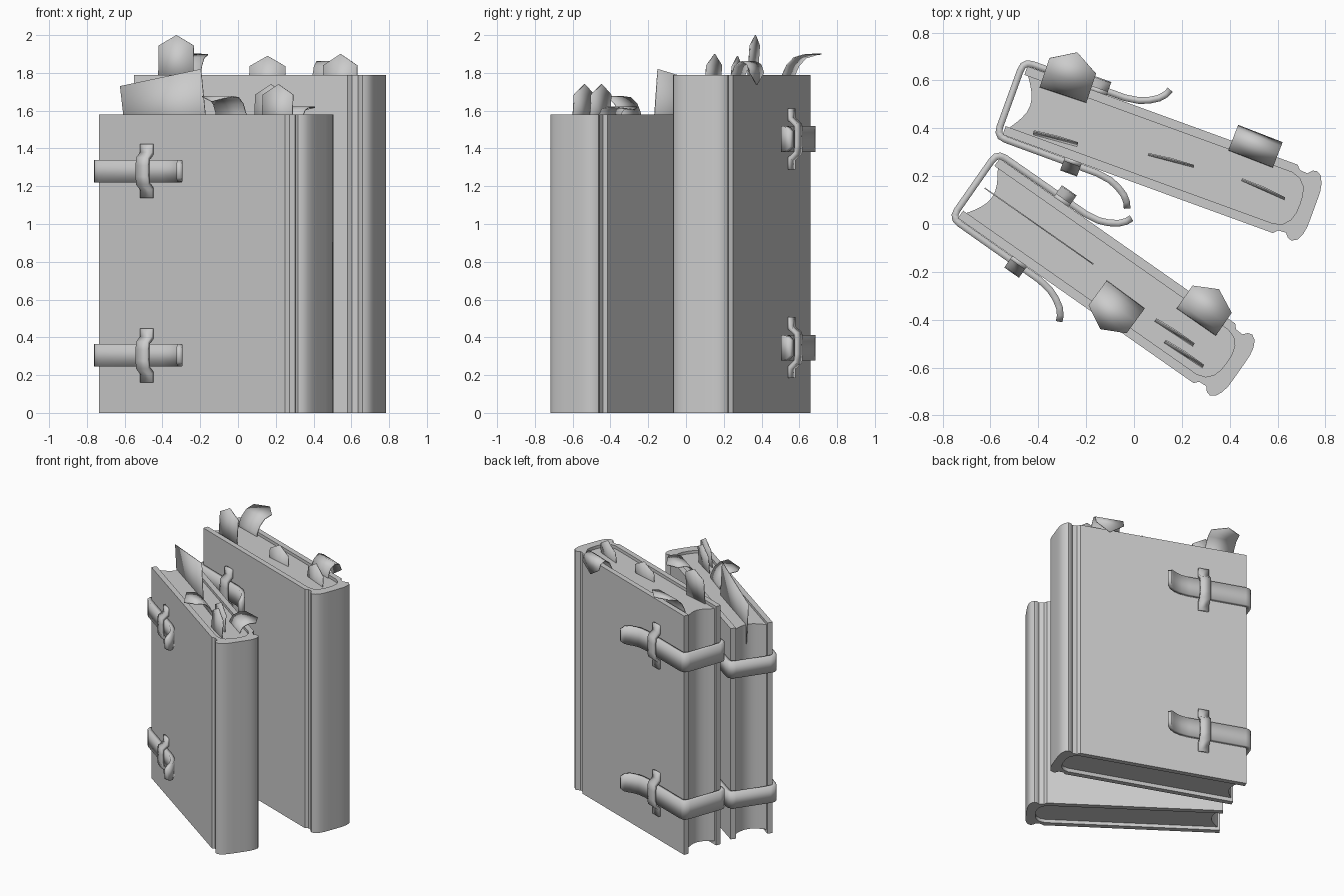
import bpy, bmesh
from math import radians, pi, sin, cos
from mathutils import Matrix, Vector

if "Cube" in bpy.data.objects:
    bpy.data.objects.remove(bpy.data.objects["Cube"])


def finish(name, bm, mat, thick=0.0, angle=35):
    bmesh.ops.remove_doubles(bm, verts=bm.verts, dist=1e-5)
    bmesh.ops.recalc_face_normals(bm, faces=bm.faces)
    me = bpy.data.meshes.new(name)
    bm.to_mesh(me)
    bm.free()
    ob = bpy.data.objects.new(name, me)
    bpy.context.collection.objects.link(ob)
    ob.matrix_world = mat
    if thick:
        m = ob.modifiers.new("thickness", 'SOLIDIFY')
        m.thickness, m.offset, m.use_even_offset = thick, 0, True
    bpy.ops.object.select_all(action='DESELECT')
    bpy.context.view_layer.objects.active = ob
    ob.select_set(True)
    bpy.ops.object.shade_smooth_by_angle(angle=radians(angle))
    return ob


def prism(name, outline, z0, z1, mat):
    """Closed outline extruded upwards."""
    bm = bmesh.new()
    face = bm.faces.new([bm.verts.new((x, y, z0)) for x, y in outline])
    ext = bmesh.ops.extrude_face_region(bm, geom=[face], use_keep_orig=True)
    bmesh.ops.translate(bm, vec=(0, 0, z1 - z0),
                        verts=[v for v in ext['geom'] if isinstance(v, bmesh.types.BMVert)])
    return finish(name, bm, mat)


def strip(name, rows, thick, mat, angle=35):
    """Thin band through rows of (left, right) points."""
    bm = bmesh.new()
    vs = [(bm.verts.new(a), bm.verts.new(b)) for a, b in rows]
    for (a, b), (c, d) in zip(vs, vs[1:]):
        bm.faces.new((a, b, d, c))
    return finish(name, bm, mat, thick, angle)


def mirrored(half):
    """Half profile on +y, continued by its mirror image on -y."""
    return half + [(p[0], -p[1], *p[2:]) for p in reversed(half) if abs(p[1]) > 1e-6]


H = 1.58
OUTER = [(-.617, .152), (.585, .152), (.602, .134), (.636, .132), (.652, .15), (.67, .155),
         (.692, .142), (.706, .112), (.712, .08), (.713, .04), (.713, 0)]
INNER = [(-.617, .114), (.575, .114), (.612, .102), (.637, .075), (.648, .04), (.65, 0)]
# strap centre line: along, across, half width
STRAP = [(-.022, .264, .036), (-.033, .24, .054), (-.055, .215, .06), (-.09, .193, .06),
         (-.13, .177, .06), (-.19, .168, .06), (-.6, .167, .06), (-.622, .162, .06),
         (-.635, .148, .06), (-.639, .125, .06)]
KEEPER = [(.158, .143), (.158, .095), (.196, .066), (.2, .03)]


def book(label, turn, along, across, zscale):
    rot = Matrix.Rotation(radians(turn), 4, 'Z')
    mat = rot @ Matrix.Translation((along, across, 0)) @ Matrix.Diagonal((1, 1, zscale, 1))
    # cover: two boards joined by a rounded spine with hinge grooves
    outer, inner = mirrored(OUTER), mirrored(INNER)
    prism(label + "_cover", outer + inner[::-1], 0, H, mat)
    # page block with hollow fore edge
    fore = [(-.6 + .05 * sin(pi * i / 8), -.114 + .228 * i / 8) for i in range(9)]
    prism(label + "_pages", fore + inner[1:-1], .025, H - .02, mat)
    for n, zc in (("lower", .305), ("upper", 1.28)):
        # strap wrapping the fore edge, tails curling away from the boards
        rows = [((u, w, zc - h), (u, w, zc + h)) for u, w, h in mirrored(STRAP)]
        strip(f"{label}_{n}_strap", rows, .028, mat)
        # keepers over the strap
        for s, side in ((1, "back"), (-1, "front")):
            path = KEEPER + [(w, -z) for w, z in reversed(KEEPER)]
            rows = [((-.34, s * w, zc + z), (-.265, s * w, zc + z)) for w, z in path]
            strip(f"{label}_{n}_{side}_keeper", rows, .02, mat, 25)


book("front_book", -35, 0, -.25, 1.0)
book("back_book", -20, -.027, .315, 1.133)


def bookmark(name, p, q, path):
    """Paper marker from p to q at its base; path = (lean, height), last one is the tip."""
    p, q = Vector((*p, 0)), Vector((*q, 0))
    nrm = Vector((0, 0, 1)).cross((q - p).normalized())
    rows = []
    for i, (lean, z) in enumerate(path):
        off = nrm * lean + Vector((0, 0, z))
        mid = (p + q) / 2
        rows.append((mid + off,) * 2 if i == len(path) - 1 else (p + off, q + off))
    strip(name, rows, .006, Matrix.Identity(4))


# upright pointed markers
for i, (p, q, top, sh) in enumerate([
        ((-.42, .385), (-.235, .335), 2.0, .055), ((.06, .29), (.25, .24), 1.89, .055),
        ((.45, .185), (.63, .105), 1.9, .06), ((.09, -.4), (.25, -.505), 1.74, .055),
        ((.13, -.49), (.29, -.595), 1.74, .055)]):
    bookmark(f"upright_marker_{i + 1}", p, q, [(-.01, top - .25), (.004, top - sh), (.008, top)])

# markers bent over the edge
bookmark("bent_marker_1", (-.395, .57), (-.2, .505),
         [(0, 1.7), (.006, 1.79), (.03, 1.84), (.07, 1.88), (.13, 1.897), (.19, 1.9)])
bookmark("bent_marker_2", (.394, .307), (.58, .235),
         [(0, 1.7), (.005, 1.79), (.025, 1.835), (.06, 1.86), (.095, 1.845), (.112, 1.8), (.11, 1.735)])
bookmark("bent_marker_3", (.176, -.356), (.34, -.47),
         [(0, 1.5), (.008, 1.575), (.03, 1.605), (.07, 1.62), (.12, 1.618), (.17, 1.605)])
bookmark("bent_marker_4", (-.113, -.235), (.046, -.352),
         [(0, 1.5), (-.006, 1.585), (-.03, 1.635), (-.07, 1.668), (-.13, 1.675), (-.18, 1.65)])

# loose page sliding out of the front book
page = Matrix.Rotation(radians(-35), 4, 'Z') @ Matrix.Translation((0, -.235, 0))
strip("loose_page", [((-.55, 0, 1.4), (-.035, 0, 1.49)), ((-.597, 0, 1.73), (-.075, 0, 1.82))],
      .005, page)
